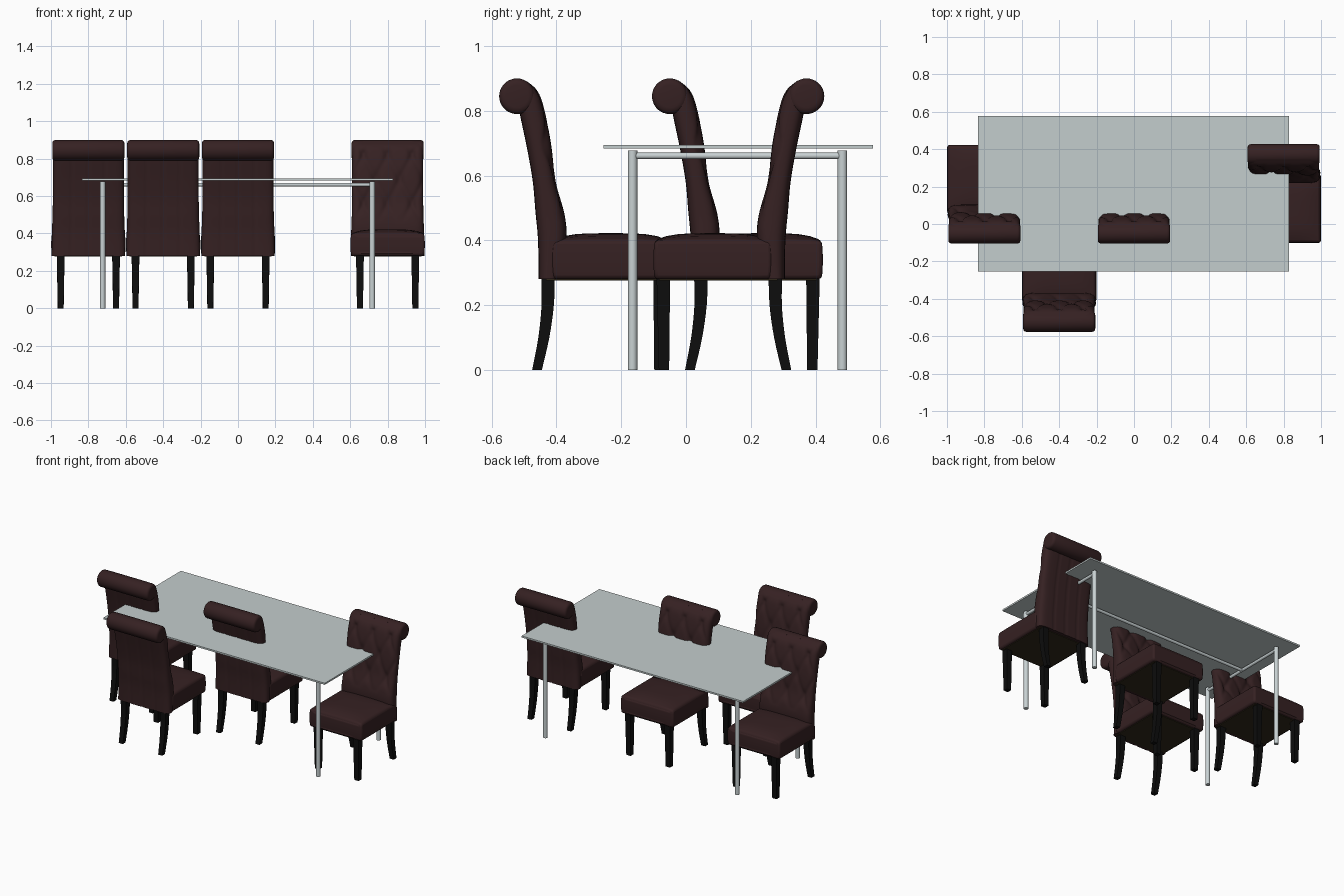
import bpy, bmesh, math
from mathutils import Vector, Matrix

old = bpy.data.objects.get("Cube")
if old:
    bpy.data.objects.remove(old, do_unlink=True)


def material(name, color):
    m = bpy.data.materials.new(name)
    m.use_nodes = True
    m.diffuse_color = (*color, 1)
    m.node_tree.nodes["Principled BSDF"].inputs["Base Color"].default_value = (*color, 1)
    return m


LEATHER = material("dark brown leather", (0.036, 0.015, 0.016))
BLACK = material("black wood", (0.004, 0.004, 0.004))
LINING = material("olive lining", (0.03, 0.022, 0.010))
METAL = material("brushed metal", (0.58, 0.64, 0.65))
GLASS = material("pale glass", (0.55, 0.61, 0.61))


def add_object(name, bm, mat, angle=40):
    bmesh.ops.recalc_face_normals(bm, faces=bm.faces)
    me = bpy.data.meshes.new(name)
    bm.to_mesh(me)
    bm.free()
    me.materials.append(mat)
    me.shade_smooth()
    me.set_sharp_from_angle(angle=math.radians(angle))
    ob = bpy.data.objects.new(name, me)
    bpy.context.scene.collection.objects.link(ob)
    return ob


def loft(name, rings, mat, angle=40):
    """Skin closed rings of equal size and cap both ends."""
    bm = bmesh.new()
    rows = [[bm.verts.new(p) for p in ring] for ring in rings]
    n = len(rows[0])
    for a, b in zip(rows, rows[1:]):
        for i in range(n):
            j = (i + 1) % n
            bm.faces.new((a[i], a[j], b[j], b[i]))
    bm.faces.new(rows[0])
    bm.faces.new(rows[-1])
    return add_object(name, bm, mat, angle)


def box(name, lo, hi, mat):
    bm = bmesh.new()
    bmesh.ops.create_cube(bm, size=1)
    for v in bm.verts:
        v.co = [(a + b) / 2 + c * (b - a) for a, b, c in zip(lo, hi, v.co)]
    return add_object(name, bm, mat)


def tube(name, start, end, radius):
    start, end = Vector(start), Vector(end)
    d = end - start
    turn = d.to_track_quat('Z', 'Y').to_matrix().to_4x4()
    bm = bmesh.new()
    bmesh.ops.create_cone(bm, cap_ends=True, segments=24, radius1=radius, radius2=radius,
                          depth=d.length, matrix=Matrix.Translation((start + end) / 2) @ turn)
    return add_object(name, bm, METAL)


def smooth_path(points, steps):
    """Catmull-Rom interpolation through tuples of any size."""
    pts = [points[0], *points, points[-1]]
    out = []
    for k in range(len(points) - 1):
        for s in range(steps):
            t = s / steps
            out.append([0.5 * (2 * b + (c - a) * t + (2 * a - 5 * b + 4 * c - d) * t * t
                               + (3 * b - a - 3 * c + d) * t ** 3)
                        for a, b, c, d in zip(*pts[k:k + 4])])
    return out + [list(points[-1])]


def ridge(d, width):
    return math.exp(-(d / width) ** 2)


def tuft(x, z):
    """Depth of the diamond folds and buttons on the front of the backrest."""
    fade = min(1, max(0, (z - 0.46) / 0.06)) * min(1, max(0, (0.88 - z) / 0.05))
    p = x / 0.13 + (z - 0.56) / 0.26
    q = x / 0.13 - (z - 0.56) / 0.26
    dp, dq = abs(p - round(p)), abs(q - round(q))
    fold = max(ridge(dp, 0.1), ridge(dq, 0.1))
    return fade * (0.007 * fold + 0.012 * ridge(math.hypot(dp, dq), 0.2))


# Tufted backrest: rear y, rear z, front y, front z, half width, from bottom to top
BACK = [(0.017, 0.28, 0.080, 0.28, 0.196), (0.015, 0.40, 0.102, 0.40, 0.195),
        (0.007, 0.49, 0.097, 0.48, 0.192), (-0.001, 0.58, 0.070, 0.58, 0.19),
        (-0.018, 0.68, 0.055, 0.70, 0.19), (-0.041, 0.79, 0.033, 0.81, 0.19),
        (-0.05, 0.845, 0.012, 0.863, 0.19), (-0.055, 0.88, -0.022, 0.893, 0.189)]
COLS = 52


def back_ring(ry, rz, fy, fz, w):
    ring = []
    for i in range(2 * COLS):
        front = i <= COLS
        s = 1 - 2 * i / COLS if front else 2 * (i - COLS) / COLS - 1
        u = math.sin(s * math.pi / 2)
        round_off = max(0, 1 - abs(u) ** 10) ** 0.4
        x = u * w
        k = 0.5 + (0.5 if front else -0.5) * round_off
        y, z = ry + (fy - ry) * k, rz + (fz - rz) * k
        if front:
            y -= tuft(x, z) * round_off
        else:
            y += 0.004 * max(ridge(x - c, 0.006) for c in (-0.09, 0, 0.09))
        ring.append((x, y, z))
    return ring


chair = [loft("backrest", [back_ring(*r) for r in smooth_path(BACK, 9)], LEATHER, 60)]


# Rolled top of the backrest, with softened ends
def scroll_ring(x, r):
    return [(x, -0.05 + r * math.cos(a), 0.845 + r * math.sin(a))
            for a in (k * math.tau / 36 for k in range(36))]


ends = [(0.193, 0.035), (0.191, 0.046), (0.185, 0.052), (0.176, 0.055)]
rolls = [(-x, r) for x, r in ends] + [(x, r) for x, r in reversed(ends)]
chair.append(loft("back_roll", [scroll_ring(*p) for p in rolls], LEATHER, 60))

# Padded seat with a crowned top and bulging front
bm = bmesh.new()
bmesh.ops.create_cube(bm, size=2)
bmesh.ops.subdivide_edges(bm, edges=bm.edges[:], cuts=9, use_grid_fill=True)
for v in bm.verts:
    x, y, z = v.co
    crown = 0.022 * (1 - x ** 4) * (1 - y ** 4) * max(0, z)
    bulge = 1 + 0.02 * (1 - z * z)
    v.co = (x * 0.195 * bulge, 0.239 + y * 0.18 * bulge, 0.34 + z * 0.06 + crown)
seat = add_object("seat", bm, LEATHER, 60)
bev = seat.modifiers.new("soft edges", 'BEVEL')
bev.width = 0.014
bev.segments = 3
bev.limit_method = 'ANGLE'
bev.angle_limit = math.radians(50)
chair.append(seat)
chair.append(box("seat_lining", (-0.18, 0.04, 0.276), (0.18, 0.405, 0.283), LINING))

# Legs: y, z, half thickness along the path; sabre-shaped behind, tapered in front
REAR = [(0.046, 0.29, 0.021), (0.045, 0.2, 0.019), (0.033, 0.1, 0.017), (0.012, 0, 0.015)]
FRONT = [(0.392, 0.29, 0.021), (0.390, 0, 0.016)]
for label, path in (("rear", smooth_path(REAR, 4)), ("front", FRONT)):
    for side, x in (("left", 0.148), ("right", -0.148)):
        rings = [[(x + a * h, y + b * h, z) for a, b in ((-1, -1), (1, -1), (1, 1), (-1, 1))]
                 for y, z, h in path]
        chair.append(loft(f"{label}_leg_{side}", rings, BLACK))

# Place the four chairs; the last one faces the front
places = [(-0.8, 0, 0), (-0.4, -0.472, 0), (0, 0, 0), (0.8, 0.322, math.pi)]
for n, (x, y, turn) in enumerate(places, 1):
    root = bpy.data.objects.new(f"chair_{n}", None)
    root.location = (x, y, 0)
    root.rotation_euler.z = turn
    root.hide_render = True
    bpy.context.scene.collection.objects.link(root)
    for part in chair:
        ob = part if n == 1 else part.copy()
        ob.name = f"chair_{n}_{part.name.replace('chair_1_', '')}"
        if n > 1:
            bpy.context.scene.collection.objects.link(ob)
        ob.parent = root

# Table: glass top on a tubular frame
box("table_top", (-0.833, -0.255, 0.683), (0.83, 0.577, 0.694), GLASS)
X0, X1, Y0, Y1, RAIL = -0.724, 0.718, -0.165, 0.483, 0.661
for side, x in (("right", X0), ("left", X1)):
    for end, y in (("front", Y0), ("back", Y1)):
        tube(f"table_leg_{end}_{side}", (x, y, 0), (x, y, 0.677), 0.0145)
    tube(f"end_rail_{side}", (x, Y0, RAIL), (x, Y1, RAIL), 0.01)
mid = (Y0 + Y1) / 2
tube("long_rail", (X0, mid, RAIL), (X1, mid, RAIL), 0.01)
